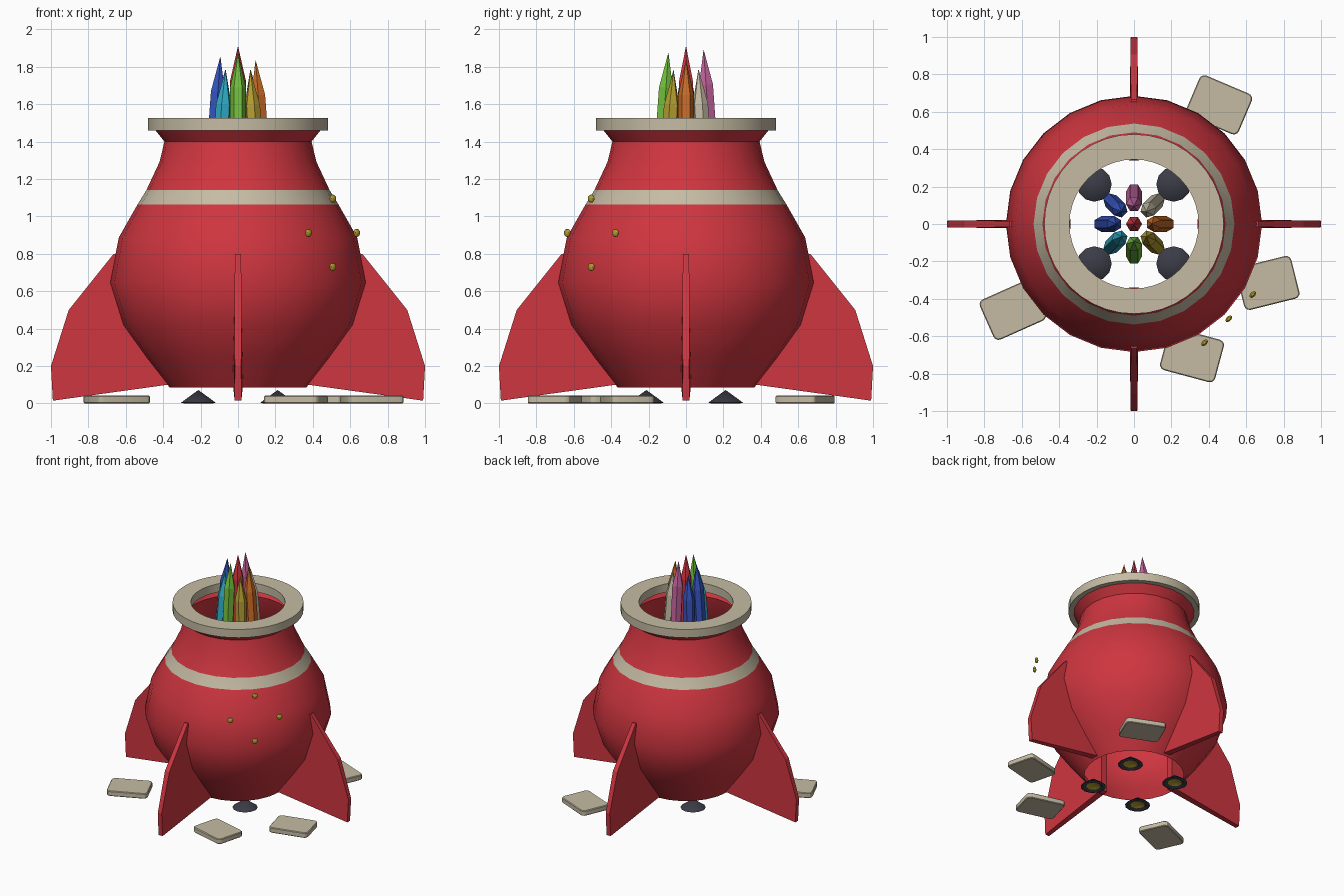
import bpy, bmesh, math
from mathutils import Matrix, Vector

cube = bpy.data.objects.get("Cube")
if cube:
    bpy.data.objects.remove(cube, do_unlink=True)


def material(name, rgb):
    m = bpy.data.materials.new(name)
    m.use_nodes = True
    m.diffuse_color = (*rgb, 1)
    m.node_tree.nodes["Principled BSDF"].inputs["Base Color"].default_value = (*rgb, 1)
    return m


RED = material("red", (0.62, 0.036, 0.05))
CREAM = material("cream", (0.56, 0.50, 0.37))
DARK = material("dark grey", (0.045, 0.045, 0.065))
GOLD = material("gold", (0.46, 0.34, 0.03))
BLUE = material("blue", (0.035, 0.09, 0.52))
CYAN = material("cyan", (0.03, 0.42, 0.58))
GREEN = material("green", (0.17, 0.52, 0.045))
ORANGE = material("orange", (0.60, 0.15, 0.018))
PINK = material("pink", (0.55, 0.13, 0.34))


def finish(bm, name, mats, smooth=None, matrix=None):
    me = bpy.data.meshes.new(name)
    bm.to_mesh(me)
    bm.free()
    for m in mats:
        me.materials.append(m)
    ob = bpy.data.objects.new(name, me)
    bpy.context.collection.objects.link(ob)
    if matrix:
        ob.matrix_world = matrix
    if smooth:
        me.shade_smooth()
        me.set_sharp_from_angle(angle=math.radians(smooth))
    return ob


def lathe(profile, segments, offset=0.0, slot=lambda i: 0, closed=False):
    """Revolve (radius, z) points around z; a zero radius becomes one pole vertex."""
    bm = bmesh.new()
    rings = []
    for r, z in profile:
        if r == 0:
            rings.append([bm.verts.new((0, 0, z))] * segments)
        else:
            rings.append([bm.verts.new((r * math.cos(offset + math.tau * k / segments),
                                        r * math.sin(offset + math.tau * k / segments), z))
                          for k in range(segments)])
    pairs = list(zip(rings, rings[1:]))
    if closed:
        pairs.append((rings[-1], rings[0]))
    for i, (a, b) in enumerate(pairs):
        for k in range(segments):
            n = (k + 1) % segments
            corners = dict.fromkeys((a[k], a[n], b[n], b[k]))
            bm.faces.new(list(corners)).material_index = slot(i)
    return bm


# Hollow body, open at both ends, with a cream band
body = [(0.365, 0.085), (0.49, 0.245), (0.615, 0.42), (0.685, 0.647), (0.637, 0.888),
        (0.537, 1.064), (0.49, 1.14), (0.42, 1.29), (0.393, 1.40), (0.445, 1.465)]
finish(lathe(body, 24, slot=lambda i: 1 if i == 5 else 0), "body", [RED, CREAM], 30)

# Collar around the mouth
collar = [(0.345, 1.46), (0.48, 1.46), (0.48, 1.527), (0.345, 1.527)]
finish(lathe(collar, 40, closed=True), "collar", [CREAM], 30)

# Four fins: (radius, z, half thickness)
fin = [(0.34, 0.105, 0.027), (0.99, 0.015, 0.018), (1.0, 0.2, 0.017), (0.905, 0.5, 0.02),
       (0.665, 0.8, 0.016), (0.60, 0.8, 0.016), (0.34, 0.42, 0.027)]
for name, angle in (("left", 0), ("back", 90), ("right", 180), ("front", 270)):
    bm = bmesh.new()
    side_a = [bm.verts.new((r, -t, z)) for r, z, t in fin]
    side_b = [bm.verts.new((r, t, z)) for r, z, t in fin]
    bm.faces.new(side_a)
    bm.faces.new(side_b[::-1])
    for i in range(len(fin)):
        j = (i + 1) % len(fin)
        bm.faces.new((side_a[j], side_a[i], side_b[i], side_b[j]))
    bmesh.ops.recalc_face_normals(bm, faces=bm.faces[:])
    finish(bm, name + "_fin", [RED], matrix=Matrix.Rotation(math.radians(angle), 4, "Z"))

# Four nozzles: dark cones with a recessed gold centre underneath
nozzle = [(0, 0.03), (0.052, 0.008), (0.075, 0.0), (0.093, 0.004), (0, 0.072)]
for sx, side in ((1, "left"), (-1, "right")):
    for sy, end in ((-1, "front"), (1, "back")):
        finish(lathe(nozzle, 12, slot=lambda i: 1 if i == 0 else 0),
               f"{end}_{side}_nozzle", [DARK, GOLD], 30,
               Matrix.Translation((sx * 0.212, sy * 0.212, 0)))


# Hexagonal crayons leaning inwards around an upright one
def crayon(name, mat, angle, tip_z, base_r=0.173, tip_r=0.094, base_z=0.75):
    a = math.radians(angle)
    out = Vector((math.cos(a), math.sin(a), 0))
    base = out * base_r + Vector((0, 0, base_z))
    tip = out * tip_r + Vector((0, 0, tip_z))
    length = (tip - base).length
    lean = -math.atan2(base_r - tip_r, tip_z - base_z)
    matrix = (Matrix.Translation(base) @ Matrix.Rotation(a, 4, "Z")
              @ Matrix.Rotation(lean, 4, "Y"))
    profile = [(0, 0), (0.043, 0), (0.043, length - 0.19), (0, length)]
    finish(lathe(profile, 6, offset=math.radians(30)), name, [mat], matrix=matrix)


crayon("centre_crayon", RED, 90, 1.912, 0, 0)
for name, mat, angle, tip_z in (
        ("left_crayon", ORANGE, 0, 1.837), ("back_left_crayon", CREAM, 45, 1.79),
        ("back_crayon", PINK, 90, 1.893), ("back_right_crayon", BLUE, 135, 1.79),
        ("right_crayon", BLUE, 180, 1.857), ("front_right_crayon", CYAN, 225, 1.785),
        ("front_crayon", GREEN, 270, 1.877), ("front_left_crayon", GOLD, 315, 1.78)):
    crayon(name, mat, angle, tip_z)

# Four gold studs in a diamond, flattened towards the body
for name, x, y, z in (("top", 0.507, -0.507, 1.095), ("right", 0.377, -0.635, 0.912),
                      ("left", 0.635, -0.377, 0.912), ("bottom", 0.507, -0.507, 0.73)):
    bm = bmesh.new()
    bmesh.ops.create_uvsphere(bm, u_segments=10, v_segments=6, radius=0.022)
    finish(bm, name + "_stud", [GOLD], 30,
           Matrix.Translation((x, y, z)) @ Matrix.Rotation(math.radians(-45), 4, "Z")
           @ Matrix.Diagonal((0.6, 1, 1, 1)))

# Four loose stone slabs on the ground
for name, x, y, turn in (("back_left", 0.455, 0.637, -23), ("left", 0.715, -0.315, 14),
                         ("front", 0.31, -0.70, -15), ("right", -0.648, -0.46, 24)):
    bm = bmesh.new()
    bmesh.ops.create_cube(bm, size=1, matrix=Matrix.Diagonal((0.305, 0.235, 0.042, 1)))
    upright = [e for e in bm.edges if abs(e.verts[0].co.z - e.verts[1].co.z) > 0.01]
    bmesh.ops.bevel(bm, geom=upright, offset=0.03, segments=3, profile=0.5, affect="EDGES")
    rims = [e for e in bm.edges if abs(e.verts[0].co.z - e.verts[1].co.z) < 0.001]
    bmesh.ops.bevel(bm, geom=rims, offset=0.005, segments=1, affect="EDGES")
    finish(bm, name + "_slab", [CREAM], 30,
           Matrix.Translation((x, y, 0.021)) @ Matrix.Rotation(math.radians(turn), 4, "Z"))
